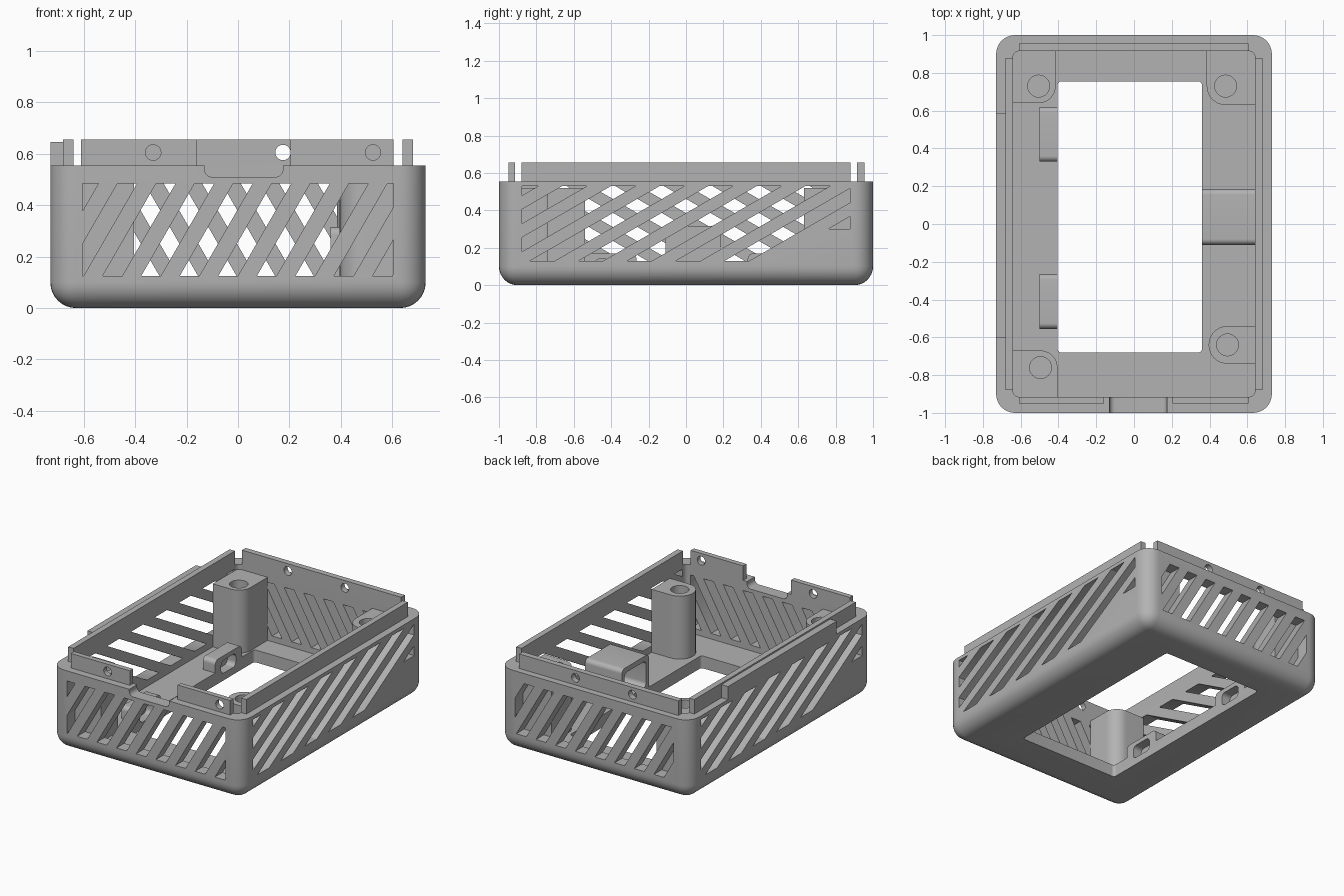
import bpy, bmesh, math
from mathutils import Vector

if "Cube" in bpy.data.objects:
    bpy.data.objects.remove(bpy.data.objects["Cube"], do_unlink=True)

GREY = (0.45, 0.45, 0.45, 1)
mat = bpy.data.materials.new("plain grey")
mat.use_nodes = True
mat.diffuse_color = GREY
mat.node_tree.nodes["Principled BSDF"].inputs["Base Color"].default_value = GREY

HX, HY, IX, IY = 0.73, 1.0, 0.64, 0.915     # outer and inner half sizes
RIM, TOP, FLOOR = 0.555, 0.655, 0.085


def finish(bm, name):
    bmesh.ops.recalc_face_normals(bm, faces=bm.faces)
    me = bpy.data.meshes.new(name)
    bm.to_mesh(me)
    bm.free()
    me.materials.append(mat)
    ob = bpy.data.objects.new(name, me)
    bpy.context.collection.objects.link(ob)
    return ob


def box(name, x, y, z, radius=0, pick=None, segments=8):
    """Box from ranges; edges accepted by pick(direction, midpoint) are rounded."""
    bm = bmesh.new()
    bmesh.ops.create_cube(bm, size=1)
    for v in bm.verts:
        v.co = [r[0] if c < 0 else r[1] for r, c in zip((x, y, z), v.co)]
    if radius:
        edges = []
        for e in bm.edges:
            a, b = (v.co for v in e.verts)
            if pick((b - a).normalized(), (a + b) / 2):
                edges.append(e)
        bmesh.ops.bevel(bm, geom=edges, offset=radius, segments=segments,
                        profile=0.5, affect='EDGES')
    return finish(bm, name)


def prisms(name, polygons, low, high):
    """Prisms over 2D polygons; low and high map a 2D point to space."""
    bm = bmesh.new()
    for poly in polygons:
        a = [bm.verts.new(low(*p)) for p in poly]
        b = [bm.verts.new(high(*p)) for p in poly]
        bm.faces.new(a)
        bm.faces.new(b)
        for i in range(len(poly)):
            j = (i + 1) % len(poly)
            bm.faces.new((a[i], a[j], b[j], b[i]))
    return finish(bm, name)


def circle(cx, cy, r, start=0, end=360, n=32):
    full = end - start == 360
    angles = [math.radians(start + (end - start) * i / n) for i in range(n if full else n + 1)]
    return [(cx + r * math.cos(t), cy + r * math.sin(t)) for t in angles]


def carve(ob, *cutters):
    for c in cutters:
        c.hide_render = True
        m = ob.modifiers.new("cut", 'BOOLEAN')
        m.operation, m.solver, m.object = 'DIFFERENCE', 'EXACT', c
    bpy.context.view_layer.update()
    ev = ob.evaluated_get(bpy.context.evaluated_depsgraph_get())
    me = bpy.data.meshes.new_from_object(ev)
    ob.modifiers.clear()
    ob.data = me
    for c in cutters:
        bpy.data.objects.remove(c, do_unlink=True)


def clip(poly, axis, limit, sign):
    """Keep the part of a polygon where sign * coordinate <= sign * limit."""
    out = []
    for p, q in zip(poly, poly[1:] + poly[:1]):
        dp, dq = sign * (limit - p[axis]), sign * (limit - q[axis])
        if dp >= 0:
            out.append(p)
        if dp * dq < 0:
            t = dp / (dp - dq)
            out.append(tuple(a + (b - a) * t for a, b in zip(p, q)))
    return out


def slot_row(first, count, pitch, width, z0, z1, lean, reach, short_last=None):
    """Slanted vent slots, clipped to the panel."""
    rows = []
    shift = (z1 - z0) * lean
    for k in range(count):
        u = first + k * pitch
        poly = [(u, z0), (u + width, z0), (u + width + shift, z1), (u + shift, z1)]
        poly = clip(clip(poly, 0, reach, 1), 0, -reach, -1)
        if short_last and k == count - 1:
            poly = clip(poly, 1, short_last, -1)
        if len(poly) > 2:
            rows.append(poly)
    return rows


# Tray shell, rounded at the corners and the bottom
vertical = lambda d, m: abs(d.z) > 0.9
body = box("tray_body", (-HX, HX), (-HY, HY), (0, RIM), 0.1,
           lambda d, m: abs(d.z) > 0.9 or m.z < 0.01)
carve(body,
      box("cavity", (-IX, IX), (-IY, IY), (FLOOR, 1), 0.03, vertical),
      box("window", (-0.405, 0.36), (-0.68, 0.755), (-1, 0.3), 0.02, vertical))

# Vent slots in the four walls; opposite walls are turned half way round
end_lean, side_lean = math.tan(math.radians(30)), math.tan(math.radians(60))
front = slot_row(-0.827, 10, 0.15, 0.076, 0.124, 0.485, end_lean, 0.605)
back = slot_row(-0.895, 11, 0.15, 0.076, 0.124, 0.485, end_lean, 0.605)
side = slot_row(-1.614, 9, 0.26, 0.132, 0.13, 0.53, side_lean, 0.878, 0.3)
for s, rows in ((1, front), (-1, back)):
    carve(body, prisms("end_slots", rows, lambda u, z: (s * u, -s * 1.05, z),
                       lambda u, z: (s * u, -s * 0.88, z)))
for s in (1, -1):
    carve(body, prisms("side_slots", side, lambda u, z: (s * 0.78, s * u, z),
                       lambda u, z: (s * 0.61, s * u, z)))

# Cable notch in the front rim
carve(body, box("notch", (-0.13, 0.175), (-1.1, -0.88), (0.51, 0.7), 0.03,
                lambda d, m: abs(d.y) > 0.9 and m.z < 0.6))


# Raised lips along the rim, with screw holes in the end ones
def end_lip(name, x, y, holes):
    lip = box(name, x, y, (RIM, TOP))
    carve(lip, *[prisms("hole", [circle(h, 0.605, 0.03)], lambda u, z: (u, y[0] - 0.1, z),
                        lambda u, z: (u, y[1] + 0.1, z)) for h in holes])
    return lip


parts = [body,
         end_lip("front_lip_right", (-0.61, -0.16), (-0.95, -IY), [-0.33]),
         end_lip("front_lip_left", (0.205, 0.605), (-0.95, -IY), [0.525]),
         end_lip("back_lip", (-0.61, 0.605), (IY, 0.955), [-0.26, 0.175]),
         box("left_lip", (IX, 0.68), (-0.88, 0.88), (RIM, TOP)),
         box("right_lip", (-0.68, -IX), (-0.88, 0.88), (RIM, TOP)),
         box("right_lip_backing", (-HX, -0.68), (-0.6, 0.585), (RIM, 0.645))]


# Screw posts joined to the walls, each with a blind hole
def post(name, cx, cy, r, arc, wall_points):
    at = lambda z: (lambda u, v: (u, v, z))
    ob = prisms(name, [circle(cx, cy, r, *arc, 16) + wall_points], at(FLOOR - 0.01), at(0.52))
    carve(ob, prisms("bore", [circle(cx, cy, 0.058)], at(0.2), at(0.6)))
    parts.append(ob)


post("back_left_post", 0.485, 0.73, 0.1, (180, 270), [(IX, 0.63), (IX, IY), (0.385, IY)])
post("back_right_post", -0.505, 0.73, 0.09, (270, 360),
     [(-0.415, IY), (-IX, IY), (-IX, 0.64)])
post("front_right_post", -0.495, -0.76, 0.09, (0, 90),
     [(-IX, -0.67), (-IX, -IY), (-0.405, -IY)])
post("front_left_post", 0.495, -0.64, 0.1, (90, 270), [(IX, -0.74), (IX, -0.54)])

# Hollow housing on the left side and two small latch pockets on the right
upper = lambda d, m: abs(d.x) > 0.9 and m.z > 0.1
housing = box("side_housing", (0.36, IX), (-0.11, 0.185), (FLOOR - 0.01, 0.315), 0.03, upper)
carve(housing, box("hollow", (0.3, 0.6), (-0.08, 0.155), (0.1, 0.28), 0.03,
                   lambda d, m: abs(d.x) > 0.9))
parts.append(housing)
for name, y in (("back_latch_pocket", 0.475), ("front_latch_pocket", -0.41)):
    pocket = box(name, (-0.5, -0.405), (y - 0.145, y + 0.145), (FLOOR - 0.01, 0.17), 0.03, upper)
    ends = lambda: box("mouth", (-0.47, -0.35), (y - 0.08, y + 0.08), (0.05, 0.14), 0.03,
                       lambda d, m: abs(d.x) > 0.9)
    carve(pocket, ends())
    carve(body, ends())
    parts.append(pocket)

# Smooth the rounded surfaces, keep the edges sharp
bpy.ops.object.select_all(action='DESELECT')
for ob in parts:
    ob.select_set(True)
bpy.context.view_layer.objects.active = body
bpy.ops.object.shade_smooth_by_angle(angle=math.radians(30))
